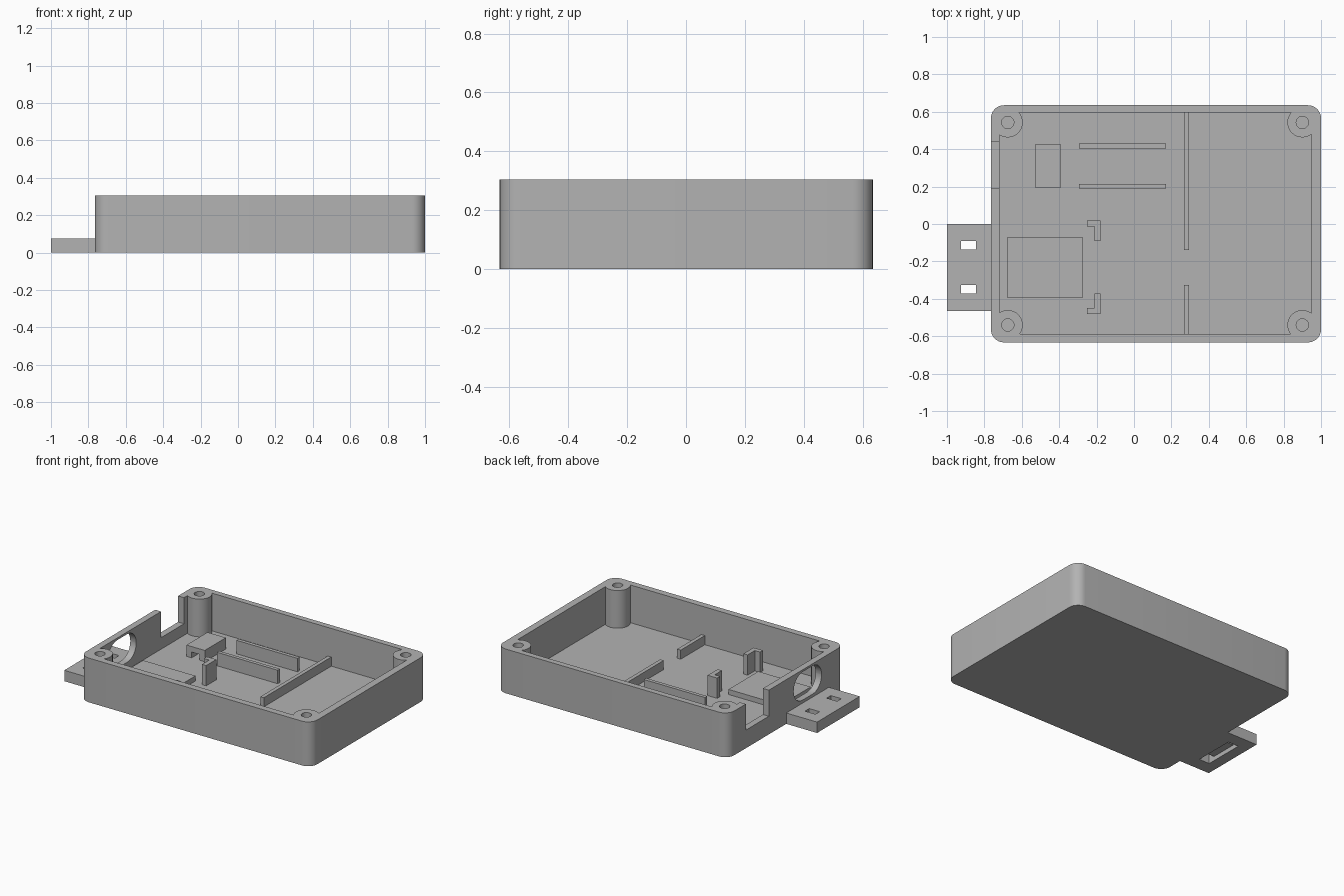
import bpy, bmesh, math
from mathutils import Matrix, Vector

cube = bpy.data.objects.get("Cube")
if cube:
    bpy.data.objects.remove(cube, do_unlink=True)

grey = bpy.data.materials.new("plain grey")
grey.use_nodes = True
colour = (0.45, 0.45, 0.45, 1)
grey.diffuse_color = colour
grey.node_tree.nodes["Principled BSDF"].inputs["Base Color"].default_value = colour

HEIGHT, FLOOR = 0.305, 0.045
SINK = FLOOR - 0.01      # inner parts start slightly inside the floor


def finish(name, bm):
    bmesh.ops.recalc_face_normals(bm, faces=bm.faces)
    mesh = bpy.data.meshes.new(name)
    bm.to_mesh(mesh)
    bm.free()
    mesh.materials.append(grey)
    ob = bpy.data.objects.new(name, mesh)
    bpy.context.collection.objects.link(ob)
    return ob


def box(name, x, y, z, radius=0):
    """Box from (low, high) ranges, with optional rounded upright edges."""
    bm = bmesh.new()
    lo, hi = Vector((x[0], y[0], z[0])), Vector((x[1], y[1], z[1]))
    bmesh.ops.create_cube(bm, size=1, matrix=Matrix.Translation((lo + hi) / 2)
                          @ Matrix.Diagonal((hi - lo).to_4d()))
    if radius:
        upright = [e for e in bm.edges
                   if abs(e.verts[0].co.z - e.verts[1].co.z) > 1e-4]
        bmesh.ops.bevel(bm, geom=upright, offset=radius, segments=8,
                        profile=0.5, affect='EDGES')
    return finish(name, bm)


def prism(name, points, z):
    """Extrude an outline upwards between two heights."""
    bm = bmesh.new()
    face = bm.faces.new([bm.verts.new((x, y, z[0])) for x, y in points])
    top = bmesh.ops.extrude_face_region(bm, geom=[face])["geom"]
    bmesh.ops.translate(bm, vec=(0, 0, z[1] - z[0]),
                        verts=[v for v in top if isinstance(v, bmesh.types.BMVert)])
    return finish(name, bm)


def circle(cx, cy, r, n=32):
    return [(cx + r * math.cos(2 * math.pi * i / n),
             cy + r * math.sin(2 * math.pi * i / n)) for i in range(n)]


def cut(target, cutter):
    cutter.hide_render = True
    mod = target.modifiers.new("cut", 'BOOLEAN')
    mod.operation, mod.solver, mod.object = 'DIFFERENCE', 'EXACT', cutter
    bpy.context.view_layer.objects.active = target
    bpy.ops.object.modifier_apply(modifier=mod.name)
    bpy.data.objects.remove(cutter, do_unlink=True)


# Open tray: the cavity leaves four screw posts standing in the corners
tray = box("tray", (-0.765, 1.0), (-0.633, 0.635), (0, HEIGHT), 0.07)
cavity = box("cavity", (-0.72, 0.95), (-0.588, 0.595), (FLOOR, 0.5))
posts = [(x, y) for x in (-0.675, 0.9) for y in (-0.54, 0.543)]
for x, y in posts:
    cut(cavity, prism("post_shape", circle(x, y, 0.08), (0, 0.6)))
cut(tray, cavity)
for x, y in posts:
    cut(tray, prism("screw_hole", circle(x, y, 0.033, 24), (0.08, 0.4)))

# Notch and rounded cable opening in the end wall
cut(tray, box("notch", (-0.8, -0.71), (0.19, 0.44), (0.125, 0.4)))
opening = box("opening", (-0.097, 0.097), (-0.152, 0.152), (-0.05, 0.05), 0.096)
opening.data.transform(Matrix.Translation((-0.745, -0.233, 0.193))
                       @ Matrix.Rotation(math.pi / 2, 4, 'Y'))
cut(tray, opening)

# Cable tie tab: two slots joined by a groove underneath
tab = box("cable_tab", (-1.0, -0.755), (-0.465, 0.0), (0, 0.075))
for y in (-0.113, -0.348):
    cut(tab, box("slot", (-0.925, -0.845), (y - 0.023, y + 0.023), (-0.1, 0.2)))
cut(tab, box("groove", (-0.925, -0.845), (-0.371, -0.09), (-0.1, 0.03)))

# Low divider in two lengths, and a pair of board rails
box("long_divider", (0.268, 0.295), (-0.14, 0.6), (SINK, 0.108))
box("short_divider", (0.268, 0.295), (-0.595, -0.325), (SINK, 0.108))
for name, y in (("front_rail", 0.19), ("back_rail", 0.405)):
    box(name, (-0.295, 0.17), (y, y + 0.025), (SINK, 0.138))

# Raised pad and its two corner brackets
box("pad", (-0.675, -0.275), (-0.395, -0.07), (SINK, 0.08))
for name, side in (("back_bracket", 1), ("front_bracket", -1)):
    outline = [(-0.25, 0.25), (-0.178, 0.25), (-0.178, 0.14),
               (-0.21, 0.14), (-0.21, 0.218), (-0.25, 0.218)]
    prism(name, [(x, -0.232 + side * y) for x, y in outline], (SINK, 0.185))

# Small bridge with a tunnel beneath it
bridge = box("bridge", (-0.53, -0.39), (0.195, 0.425), (SINK, 0.123))
cut(bridge, box("tunnel", (-0.49, -0.43), (0.1, 0.5), (0, 0.085)))

# Smooth the round walls, keep the corners crisp
bpy.ops.object.select_all(action='DESELECT')
tray.select_set(True)
bpy.context.view_layer.objects.active = tray
bpy.ops.object.shade_smooth_by_angle(angle=math.radians(30))
